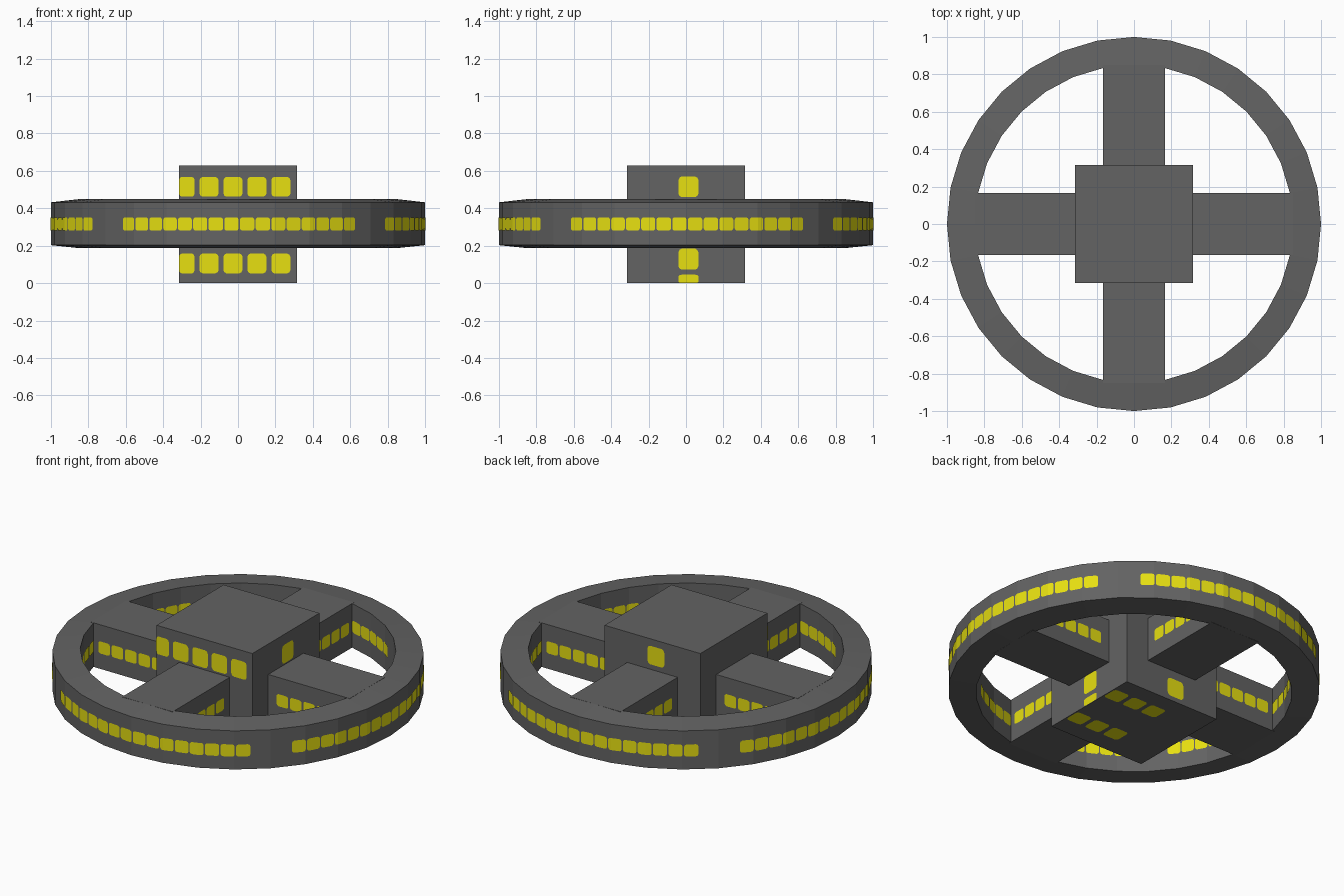
import bpy, bmesh, math
from mathutils import Vector, Matrix

if "Cube" in bpy.data.objects:
    bpy.data.objects.remove(bpy.data.objects["Cube"])

SEG = 32                    # sides of the ring
R_OUT, R_IN = 1.0, 0.85
HUB, MID = 0.315, 0.316     # hub half width, mid height
SPOKE = 0.166               # spoke half width
LIFT = 0.003                # window plates sit just off the walls


def material(name, rgb):
    m = bpy.data.materials.new(name)
    m.diffuse_color = (*rgb, 1)
    m.use_nodes = True
    m.node_tree.nodes["Principled BSDF"].inputs["Base Color"].default_value = m.diffuse_color
    return m


GREY = material("dark grey", (0.125, 0.125, 0.125))
YELLOW = material("window yellow", (0.85, 0.79, 0.006))


def finish(bm, name, mat):
    me = bpy.data.meshes.new(name)
    bm.to_mesh(me)
    bm.free()
    me.materials.append(mat)
    ob = bpy.data.objects.new(name, me)
    bpy.context.collection.objects.link(ob)
    return ob


def box(name, lo, hi, rot=0.0):
    bm = bmesh.new()
    lo, hi = Vector(lo), Vector(hi)
    m = Matrix.Rotation(rot, 4, 'Z') @ Matrix.Translation((lo + hi) / 2) @ Matrix.Diagonal((*(hi - lo), 1))
    bmesh.ops.create_cube(bm, size=1, matrix=m)
    return finish(bm, name, GREY)


# Ring: four-point profile swept round, faces slope slightly to the rim
bm = bmesh.new()
profile = [(R_OUT, 0.203), (R_OUT, 0.432), (R_IN, 0.449), (R_IN, 0.187)]
rows = []
for i in range(SEG):
    a = 2 * math.pi * i / SEG
    rows.append([bm.verts.new((r * math.cos(a), r * math.sin(a), z)) for r, z in profile])
for i in range(SEG):
    p, q = rows[i], rows[(i + 1) % SEG]
    for j in range(4):
        bm.faces.new((p[j], q[j], q[(j + 1) % 4], p[(j + 1) % 4]))
bmesh.ops.recalc_face_normals(bm, faces=bm.faces)
finish(bm, "ring", GREY)

# Hub and spokes
box("hub", (-HUB, -HUB, 0), (HUB, HUB, 0.63))
for k in range(4):
    box(f"spoke_{k + 1}", (HUB - 0.01, -SPOKE, 0.187), (R_IN, SPOKE, 0.449), k * math.pi / 2)


# Rounded window plate; fn(s, t, d) maps a wall position and outward offset to space
def window(bm, fn, s0, s1, t0, t1, step=None):
    cut = 0.16
    cols = {0: cut, cut / 3: cut / 3, cut: 0, 1 - cut: 0, 1 - cut / 3: cut / 3, 1: cut}
    if step:                # extra column where the window crosses a ring corner
        c = math.ceil(s0 / step) * step
        u = (c - s0) / (s1 - s0)
        if cut + 0.01 < u < 1 - cut - 0.01:
            cols[u] = 0
    pairs = []
    for u in sorted(cols):
        s, e = s0 + u * (s1 - s0), cols[u] * (t1 - t0)
        pairs.append([bm.verts.new(fn(s, t, LIFT)) for t in (t0 + e, t1 - e)])
    out = fn(s0, t0, 1) - fn(s0, t0, 0)
    for p, q in zip(pairs, pairs[1:]):
        f = bm.faces.new((p[0], q[0], q[1], p[1]))
        f.normal_update()
        if f.normal.dot(out) < 0:
            f.normal_flip()


# Curved ring wall, s in degrees, following the flat sides
def ring_wall(radius, sign):
    half = 180 / SEG

    def fn(s, t, d):
        off = math.radians(s % (2 * half) - half)
        r = (radius * math.cos(math.radians(half)) + sign * d) / math.cos(off)
        a = math.radians(s)
        return Vector((r * math.cos(a), r * math.sin(a), t))
    return fn


# Flat upright wall at a distance, turned by angle (0 = right side)
def flat_wall(dist, angle):
    rot = Matrix.Rotation(angle, 3, 'Z')
    return lambda s, t, d: rot @ Vector((dist + d, s, t))


Z0, Z1 = MID - 0.036, MID + 0.036
PITCH = 4.83

# Windows round the outside: four groups with gaps on the diagonals
bm = bmesh.new()
wall = ring_wall(R_OUT, 1)
for k in range(4):
    for i in range(16):
        c = 90 * k + 360.4 + (i - 7.5) * PITCH
        window(bm, wall, c - 2.2, c + 2.2, Z0, Z1, 360 / SEG)
finish(bm, "outer_ring_windows", YELLOW)

# Windows inside the ring, either side of each spoke
bm = bmesh.new()
wall = ring_wall(R_IN, -1)
for k in range(4):
    for side in (-1, 1):
        for i in range(5):
            c = 90 * k + 360 + side * (14 + i * 5.3)
            window(bm, wall, c - 2.4, c + 2.4, Z0, Z1, 360 / SEG)
finish(bm, "inner_ring_windows", YELLOW)

# Windows along both sides of each spoke
bm = bmesh.new()
for k in range(4):
    wall = flat_wall(SPOKE, k * math.pi / 2)
    for side in (-1, 1):
        for i in range(5):
            c = side * (0.41 + i * 0.088)
            window(bm, wall, c - 0.038, c + 0.038, Z0, Z1)
finish(bm, "spoke_windows", YELLOW)

# Hub windows: two rows in front, single columns on the right and back
bm = bmesh.new()
front = flat_wall(HUB, -math.pi / 2)
for z in (0.515, 0.105):
    window(bm, front, -HUB, -0.232, z - 0.053, z + 0.053)
    for i in range(4):
        x = -0.155 + i * 0.128
        window(bm, front, x - 0.051, x + 0.051, z - 0.053, z + 0.053)
right = flat_wall(HUB, 0)
for z0, z1 in ((0.46, 0.57), (0.072, 0.184), (0.0, 0.045)):
    window(bm, right, -0.04, 0.066, z0, z1)
back = flat_wall(HUB, math.pi / 2)
for z0, z1 in ((0.48, 0.59), (0.025, 0.135)):
    window(bm, back, -0.03, 0.08, z0, z1)
# Underside rows
under = lambda s, t, d: Vector((s, t, -d))
for y in (0.165, -0.15):
    for i in range(3):
        x = 0.26 - i * 0.128
        window(bm, under, x - 0.051, x + 0.051, y - 0.05, y + 0.05)
finish(bm, "hub_windows", YELLOW)
